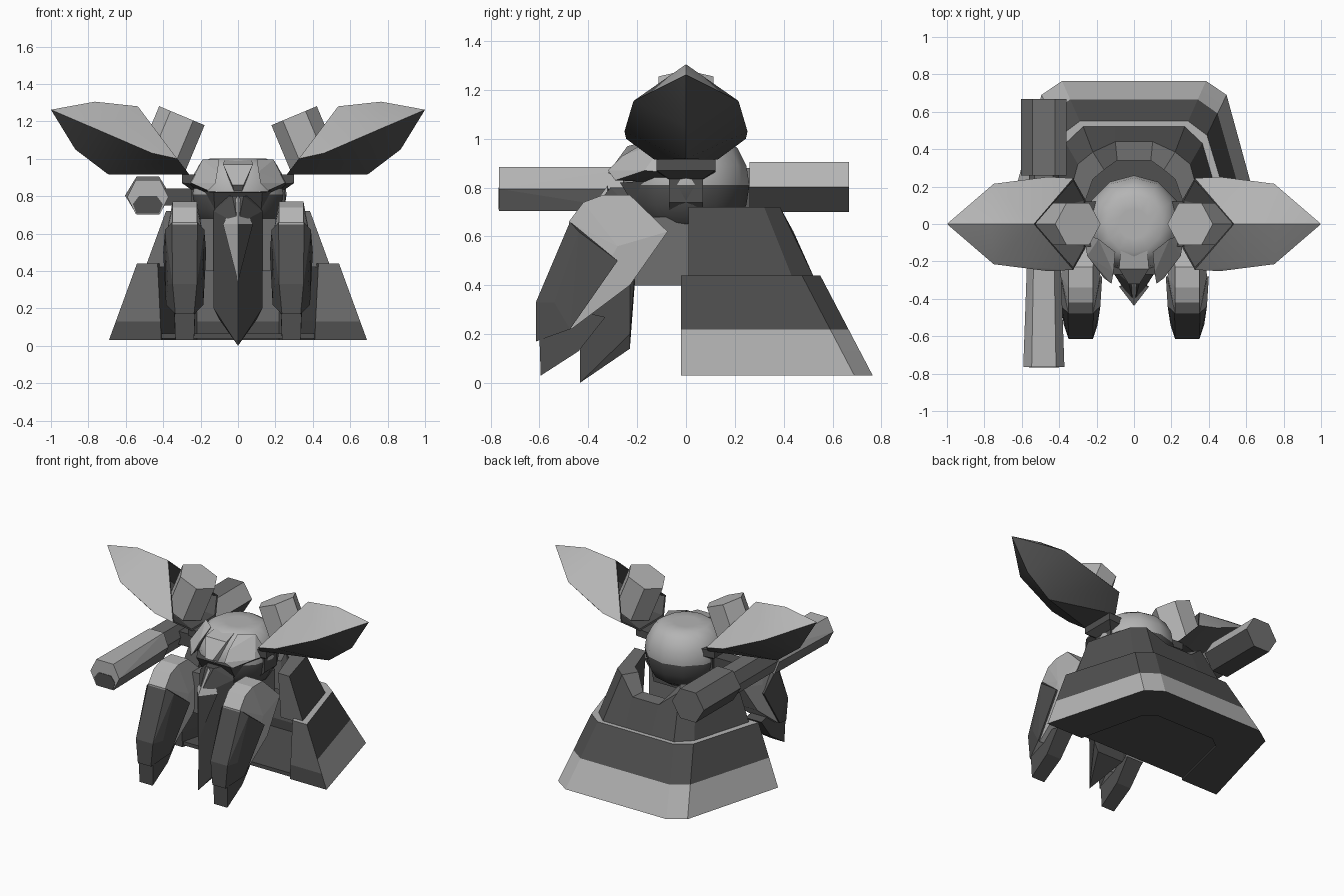
import bpy, bmesh, math
from mathutils import Vector

if "Cube" in bpy.data.objects:
    bpy.data.objects.remove(bpy.data.objects["Cube"])


def material(name, v):
    m = bpy.data.materials.new(name)
    m.diffuse_color = (v, v, v, 1)
    m.use_nodes = True
    m.node_tree.nodes["Principled BSDF"].inputs["Base Color"].default_value = m.diffuse_color
    return m


MATS = [material("light grey", 0.46), material("dark grey", 0.08), material("mid grey", 0.16)]
LIGHT, DARK, MID = 0, 1, 2


def finish(name, bm, rule, smooth=None):
    """Turn a bmesh into an object; rule gives a colour for each face."""
    bmesh.ops.recalc_face_normals(bm, faces=bm.faces)
    bm.normal_update()
    for f in bm.faces:
        f.material_index = rule(f.normal, f.calc_center_median()) if callable(rule) else rule
    me = bpy.data.meshes.new(name)
    bm.to_mesh(me)
    bm.free()
    for m in MATS:
        me.materials.append(m)
    ob = bpy.data.objects.new(name, me)
    bpy.context.collection.objects.link(ob)
    if smooth:
        bpy.ops.object.select_all(action='DESELECT')
        ob.select_set(True)
        bpy.context.view_layer.objects.active = ob
        bpy.ops.object.shade_smooth_by_angle(angle=math.radians(smooth))
    return ob


def hull_mesh(pts):
    bm = bmesh.new()
    for p in pts:
        bm.verts.new(p)
    res = bmesh.ops.convex_hull(bm, input=bm.verts)
    junk = {g for g in res["geom_interior"] + res["geom_unused"] if isinstance(g, bmesh.types.BMVert)}
    bmesh.ops.delete(bm, geom=list(junk), context='VERTS')
    bmesh.ops.dissolve_limit(bm, angle_limit=0.02, verts=bm.verts, edges=bm.edges)
    bm.normal_update()
    return bm


def hull(name, pts, rule, smooth=None):
    return finish(name, hull_mesh(pts), rule, smooth)


def both(pts):
    """Mirror points over x = 0."""
    return [(s * x, y, z) for x, y, z in pts for s in (1, -1)]


def plate(cx, profile):
    """Points from (y, z, half width) entries around x = cx."""
    return [(cx + s * w, y, z) for y, z, w in profile for s in (1, -1)]


def loft(name, halves, rule, cut=None):
    """Bent wall: each section line is a half path, mirrored over x."""
    bm = bmesh.new()
    lines = []
    for h in halves:
        path = h + [(-x, y, z) for x, y, z in reversed(h)]
        lines.append([bm.verts.new(p) for p in path])
    n = len(lines)
    for i in range(n):
        a, b = lines[i], lines[(i + 1) % n]
        for j in range(len(a) - 1):
            bm.faces.new((a[j], a[j + 1], b[j + 1], b[j]))
    for end in (0, -1):
        bm.faces.new([l[end] for l in lines])
    if cut:
        bmesh.ops.bisect_plane(bm, geom=bm.verts[:] + bm.edges[:] + bm.faces[:],
                               plane_co=(0, 0, cut), plane_no=(0, 0, 1))
    return finish(name, bm, rule)


def at(z, pts):
    return [(x, y, z) for x, y in pts]


def mix(a, b, t):
    return [tuple(Vector(p).lerp(Vector(q), t)) for p, q in zip(a, b)]


# lower skirt with a light hem and two-tone front ends
def skirt_rule(n, c):
    if n.y < -0.9:
        return DARK if c.z < 0.13 else MID
    return LIGHT if (c.z < 0.23 and n.z > 0.2) or n.z > 0.9 else DARK


low = at(0.03, [(0.69, -0.02), (0.495, 0.69), (0.385, 0.765)])
high = at(0.44, [(0.54, -0.02), (0.39, 0.475), (0.29, 0.55)])
loft("lower_skirt", [low, mix(low, high, 0.46), high,
                     at(0.44, [(0.43, -0.02), (0.30, 0.40), (0.22, 0.46)]),
                     at(0.03, [(0.41, -0.02), (0.30, 0.44), (0.22, 0.50)])], skirt_rule, 0.13)
hull("skirt_floor", both([(x, y, z) for z in (0.04, 0.065)
                          for x, y in ((0.45, -0.01), (0.34, 0.46), (0.24, 0.52))]), DARK)

# upper skirt with a notch at the back
loft("upper_skirt", [
    at(0.42, [(0.495, 0.01), (0.37, 0.44), (0.275, 0.53), (0.10, 0.53)]),
    [(0.385, 0.01, 0.72), (0.30, 0.32, 0.72), (0.22, 0.385, 0.72), (0.10, 0.44, 0.62)],
    [(0.30, 0.01, 0.72), (0.22, 0.24, 0.72), (0.16, 0.29, 0.72), (0.09, 0.34, 0.62)],
    at(0.42, [(0.32, 0.01), (0.24, 0.30), (0.18, 0.34), (0.09, 0.34)])],
    lambda n, c: MID if n.z > 0.6 or n.y < -0.9 else DARK)

# hips, torso and the cross bar carrying the shoulders
hull("hips", both([(0.20, y, z) for y in (-0.21, 0.12) for z in (0.40, 0.68)]), MID)
hull("torso", both([(0.20, -0.14, 0.83), (0.20, 0.14, 0.83), (0.13, -0.27, 0.82),
                    (0.12, -0.17, 0.66), (0.15, 0.14, 0.60)]), DARK)
hull("cross_bar", both([(x, y, z) for x, z in ((0.25, 0.84), (0.25, 0.74), (0.18, 0.67))
                        for y in (-0.07, 0.07)]), DARK)

# rounded head with a flat crown
bm = bmesh.new()
bmesh.ops.create_uvsphere(bm, u_segments=12, v_segments=10, radius=0.26)
for v in bm.verts:
    v.co.z = min(max(v.co.z + 0.81, 0.62), 1.0)
finish("head", bm, lambda n, c: LIGHT if c.z > 0.79 else DARK, 40)

# front crest: centre wedge and swept side wedges
hull("crest_centre", both([(0.07, -0.12, 1.0), (0.08, -0.24, 0.97), (0.03, -0.32, 0.86),
                           (0.02, -0.24, 0.82)]), LIGHT)
for s, side in ((1, "right"), (-1, "left")):
    hull("crest_" + side, [(s * x, y, z) for x, y, z in (
        (0.10, -0.15, 0.995), (0.19, -0.08, 0.995), (0.11, -0.26, 0.93), (0.25, -0.17, 0.87),
        (0.12, -0.32, 0.87), (0.16, -0.29, 0.83), (0.27, -0.05, 0.86), (0.20, -0.08, 0.82))],
        lambda n, c: DARK if n.z < -0.2 else LIGHT)

    # wing shield: ridge, side edges, keel, and a hollow inner end
    bm = hull_mesh([(s * x, y, z) for x, y, z in (
        (1.0, 0, 1.262), (0.765, 0, 1.305), (0.535, 0, 1.28), (0.87, 0, 1.05), (0.695, 0, 0.917),
        (0.75, 0.215, 1.155), (0.75, -0.215, 1.155), (0.46, 0.252, 1.03), (0.46, -0.252, 1.03),
        (0.325, 0.245, 1.0), (0.325, -0.245, 1.0), (0.26, 0.13, 0.915), (0.26, -0.13, 0.915))])
    bmesh.ops.recalc_face_normals(bm, faces=bm.faces)
    cap = min(bm.faces, key=lambda f: f.normal.x * s)
    bmesh.ops.inset_region(bm, faces=[cap], thickness=0.012)
    mid = cap.calc_center_median()
    deep = bmesh.ops.extrude_discrete_faces(bm, faces=[cap])["faces"][0]
    for v in deep.verts:
        d = v.co - mid
        v.co = mid + Vector((d.x * 0.7 + s * 0.19, d.y * 0.55, d.z * 0.7 + 0.02))
    finish("wing_" + side, bm,
           lambda n, c, s=s: LIGHT if n.z > 0.15 and n.x * s > -0.6 and c.z > 1.0 and
           abs(c.x) > 0.42 and (abs(c.y) > 0.06 or abs(c.x) > 0.5) else DARK, 25)

    # hexagonal pod set into the wing root
    axis = Vector((s * 0.385, 0, -0.92))
    across = Vector((s * 0.92, 0, 0.385))
    top = Vector((s * 0.30, 0, 1.23))
    pod = []
    for d in (0, 0.27):
        for k in range(6):
            a = math.radians(60 * k)
            pod.append(top + axis * d + across * (0.132 * math.cos(a))
                       + Vector((0, 0.13 * math.sin(a), 0)))
    hull("pod_" + side, pod, LIGHT)

    # shoulder joint rising into the wing root
    hull("shoulder_" + side, [(s * (x + dx), y, z + dz) for x, dz in ((0.17, -0.01), (0.30, 0.0))
                              for dx, y, z in (
        (0, 0.12, 0.92), (0, -0.12, 0.92), (0, 0.12, 0.87), (0, -0.12, 0.87),
        (-0.05, 0.07, 0.835), (-0.05, -0.07, 0.835))], DARK)

    # side leg, its dark armour, and the foot
    cx = s * 0.285
    hull("leg_" + side, plate(cx, [
        (-0.48, 0.66, 0.065), (-0.42, 0.74, 0.065), (-0.34, 0.77, 0.065), (-0.23, 0.77, 0.065),
        (-0.075, 0.62, 0.09), (-0.23, 0.40, 0.10), (-0.47, 0.22, 0.09), (-0.28, 0.56, 0.105)]), LIGHT)
    hull("leg_armour_" + side, plate(cx, [
        (-0.475, 0.66, 0.068), (-0.615, 0.33, 0.065), (-0.615, 0.17, 0.05), (-0.475, 0.22, 0.10),
        (-0.28, 0.50, 0.115), (-0.44, 0.62, 0.105), (-0.54, 0.33, 0.09)]),
        lambda n, c: LIGHT if n.z < -0.8 else DARK)
    hull("foot_" + side, plate(cx, [
        (-0.60, 0.18, 0.055), (-0.595, 0.03, 0.05), (-0.44, 0.13, 0.055),
        (-0.33, 0.27, 0.06), (-0.47, 0.30, 0.06)]), DARK)

# pointed centre keel with a light blade on its brow
hull("centre_keel", both([(0, -0.435, 0.0), (0, -0.43, 0.65), (0.03, -0.31, 0.80),
                          (0.13, -0.23, 0.72), (0.13, -0.23, 0.20), (0.10, -0.23, 0.14),
                          (0.08, -0.18, 0.80)]), DARK)
hull("keel_brow", both([(0, -0.438, 0.34), (0, -0.438, 0.65), (0.08, -0.335, 0.65),
                        (0, -0.32, 0.81), (0.03, -0.30, 0.65)]),
     lambda n, c: LIGHT if n.x < 0 or n.z > 0.4 else DARK)


# side gun: hexagonal rear block and long barrel with a dark muzzle plate
def hexagon(y, zc, w, t, h):
    return [(-0.482 + x, y, zc + z) for x, z in ((w, 0), (t, h), (-t, h), (-w, 0), (-t, -h), (t, -h))]


def block_rule(n, c):
    if n.z < -0.3:
        return DARK
    return LIGHT if n.x > 0.3 else MID


hull("gun_block", hexagon(0.26, 0.803, 0.122, 0.06, 0.102) + hexagon(0.667, 0.803, 0.122, 0.06, 0.102),
     block_rule)
hull("gun_joint", hexagon(-0.26, 0.80, 0.08, 0.05, 0.08) + hexagon(0.27, 0.80, 0.08, 0.05, 0.08), MID)
hull("gun_barrel", hexagon(-0.765, 0.795, 0.11, 0.065, 0.09) + hexagon(-0.20, 0.795, 0.09, 0.055, 0.09),
     lambda n, c: MID if n.z < -0.3 else LIGHT)
hull("muzzle_plate", [(-0.482 + s * x, y, z) for s in (1, -1) for y in (-0.768, -0.76)
                      for x, z in ((0.062, 0.71), (0.08, 0.757), (0.048, 0.80))], DARK)

# gun mount to the torso
hull("gun_mount", [(x, y, z) for x in (-0.42, -0.18) for y in (-0.05, 0.05) for z in (0.75, 0.84)], DARK)
